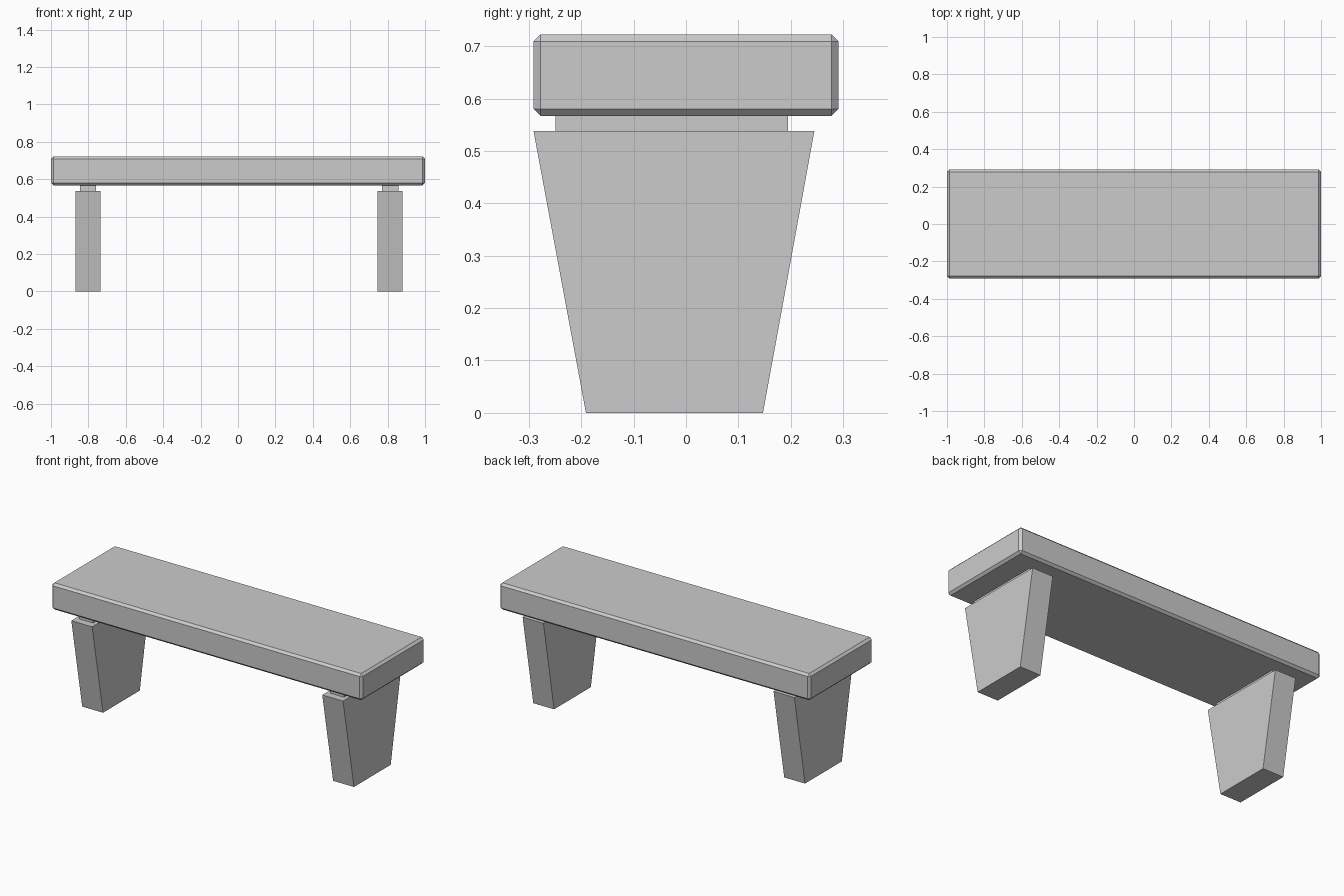
import bpy
import bmesh
from mathutils import Vector

default = bpy.data.objects.get("Cube")
if default:
    bpy.data.objects.remove(default, do_unlink=True)

# Single stone colour
stone = bpy.data.materials.new("grey stone")
stone.use_nodes = True
colour = (0.6, 0.6, 0.6, 1)
stone.diffuse_color = colour
stone.node_tree.nodes["Principled BSDF"].inputs["Base Color"].default_value = colour


def block(name, x, y_top, y_bottom, z):
    """Box over the ranges x and z whose depth may differ at top and bottom."""
    bm = bmesh.new()
    bmesh.ops.create_cube(bm, size=1)
    for v in bm.verts:
        i, j, k = (int(c > 0) for c in v.co)
        depth = y_top if k else y_bottom
        v.co = Vector((x[i], depth[j], z[k]))
    mesh = bpy.data.meshes.new(name)
    bm.to_mesh(mesh)
    bm.free()
    mesh.materials.append(stone)
    obj = bpy.data.objects.new(name, mesh)
    bpy.context.collection.objects.link(obj)
    return obj


# Seat slab with chamfered edges
slab_depth = (-0.291, 0.291)
seat = block("seat", (-1, 1), slab_depth, slab_depth, (0.567, 0.722))
bevel = seat.modifiers.new("chamfer", "BEVEL")
bevel.width = 0.013
bevel.segments = 1

# Tapered legs, each with a small spacer under the seat
spacer_depth = (-0.249, 0.195)
for side, centre in (("right", -0.802), ("left", 0.813)):
    block(f"{side}_leg", (centre - 0.067, centre + 0.067),
          (-0.291, 0.245), (-0.191, 0.147), (0, 0.538))
    block(f"{side}_spacer", (centre - 0.044, centre + 0.044),
          spacer_depth, spacer_depth, (0.538, 0.567))
